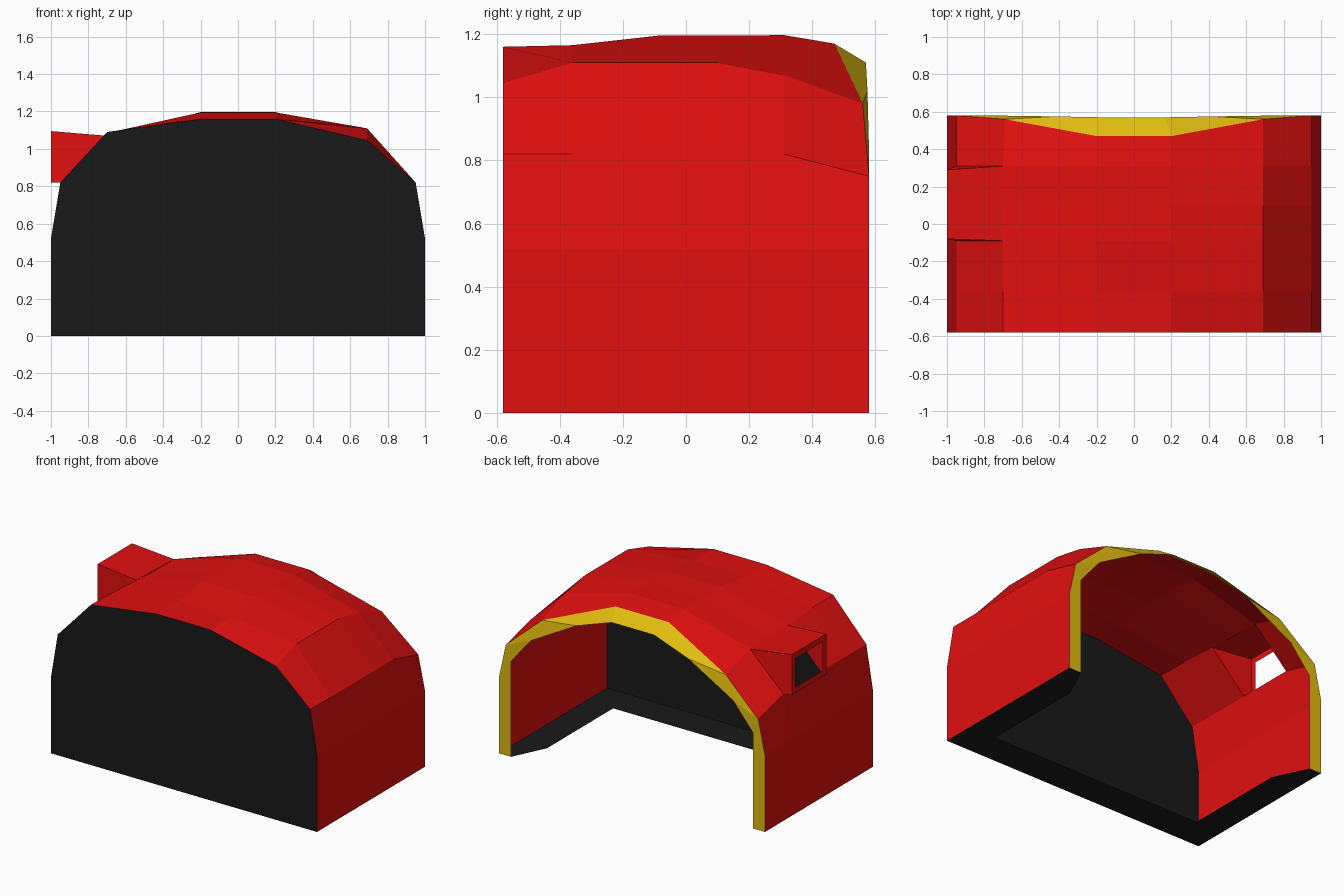
import bpy

if "Cube" in bpy.data.objects:
    bpy.data.objects.remove(bpy.data.objects["Cube"])


def material(name, rgb):
    m = bpy.data.materials.new(name)
    m.diffuse_color = (*rgb, 1)
    m.use_nodes = True
    m.node_tree.nodes["Principled BSDF"].inputs["Base Color"].default_value = m.diffuse_color
    return m


RED = material("red", (0.75, 0.005, 0.005))
YELLOW = material("yellow", (0.75, 0.5, 0.005))
BLACK = material("black", (0.01, 0.01, 0.01))


def add_mesh(name, verts, faces, mat):
    me = bpy.data.meshes.new(name)
    me.from_pydata(verts, [], faces)
    me.materials.append(mat)
    me.update()
    ob = bpy.data.objects.new(name, me)
    bpy.context.collection.objects.link(ob)
    return ob


def strips(name, rings, mat, closed=False, skip=()):
    """Join equal-length point rows with quads, leaving out (row, column) cells."""
    n = len(rings[0])
    verts = [p for r in rings for p in r]
    faces = []
    for i in range(len(rings) - 1):
        for j in range(n if closed else n - 1):
            if (i, j) not in skip:
                k = (j + 1) % n
                faces.append((i * n + j, i * n + k, (i + 1) * n + k, (i + 1) * n + j))
    return add_mesh(name, verts, faces, mat)


def mirrored(half):
    """Turn a right-hand path into a full arch, left foot to right foot."""
    return [(-x, y, z) for x, y, z in half] + half[::-1]


# Arched shell: y, left shoulder z, crown z, right shoulder z
stations = [(-0.58, 1.09, 1.16, 1.045), (-0.36, 1.085, 1.165, 1.11),
            (-0.09, 1.07, 1.195, 1.11), (0.10, 1.06, 1.195, 1.11),
            (0.31, 1.06, 1.197, 1.07)]
sections = [[(-1, y, 0), (-1, y, 0.52), (-0.95, y, 0.82), (-0.70, y, left), (-0.2, y, top),
             (0.2, y, top), (0.69, y, right), (0.95, y, 0.82), (1, y, 0.52), (1, y, 0)]
            for y, left, top, right in stations]
back_edge = mirrored([(1, 0.58, 0), (1, 0.58, 0.52), (0.95, 0.58, 0.75),
                      (0.69, 0.56, 0.98), (0.2, 0.47, 1.17)])
strips("arched_shell", sections + [back_edge], RED, skip={(2, 2), (3, 2)})

# Front wall closing the arch
add_mesh("front_wall", sections[0], [tuple(range(10))], BLACK)

# Yellow rim round the open back
inner_edge = mirrored([(0.91, 0.58, 0), (0.91, 0.58, 0.65), (0.76, 0.58, 0.83),
                       (0.42, 0.575, 1.02), (0.16, 0.57, 1.11)])
strips("back_rim", [back_edge, inner_edge], YELLOW)

# Thin U-shaped base border
outer = [(-1, 0.58, 0), (-1, 0.35, 0), (-1, -0.58, 0), (1, -0.58, 0), (1, 0.35, 0), (1, 0.58, 0)]
inner = [(-0.91, 0.58, 0), (-0.8, 0.35, 0), (-0.8, -0.36, 0),
         (0.8, -0.36, 0), (0.8, 0.35, 0), (0.91, 0.58, 0)]
strips("base_border", [outer, inner], BLACK)

# Side window box: opening in the shell, box mouth, then framed hole
def window_ring(x, y0, y1, z0, z1):
    return [(x, y0, z0), (x, y1, z0), (x, y1, z1), (x, y0, z1)]


opening = [(-0.95, -0.09, 0.82), (-0.95, 0.31, 0.82), (-0.70, 0.31, 1.06), (-0.70, -0.09, 1.07)]
mouth = window_ring(-1, -0.08, 0.29, 0.82, 1.095)
hole = window_ring(-1, -0.04, 0.25, 0.86, 1.055)
strips("window_box", [opening, mouth, hole], RED, closed=True)
